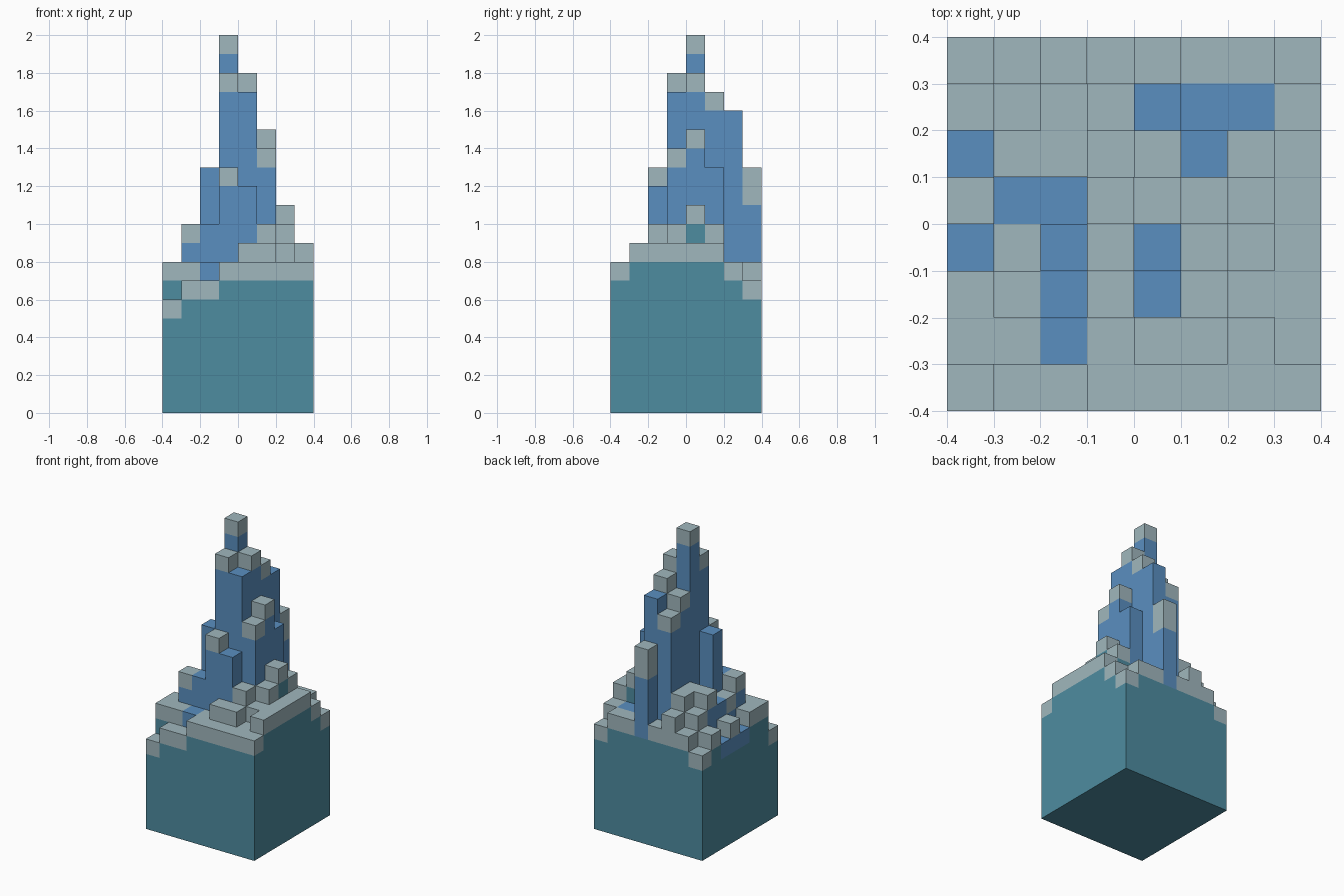
import bpy
import bmesh
from mathutils import Vector

cube = bpy.data.objects.get("Cube")
if cube:
    bpy.data.objects.remove(cube, do_unlink=True)

STEP = 0.1
N = 8

# Column heights in steps; rows run front to back, entries from -x to +x
HEIGHTS = [
    [6, 7, 7, 8, 8, 8, 8, 8],
    [8, 8, 8, 8, 9, 9, 8, 9],
    [8, 10, 10, 13, 12, 10, 9, 9],
    [7, 9, 13, 18, 17, 14, 10, 9],
    [8, 9, 9, 20, 18, 15, 11, 9],
    [7, 10, 10, 16, 17, 13, 10, 9],
    [8, 9, 10, 15, 16, 8, 8, 8],
    [7, 8, 9, 8, 13, 8, 8, 7],
]

# Columns (x, y) without a pale cap, and columns with a double cap
BARE = {(2, 1), (2, 2), (4, 2), (0, 3), (2, 3), (4, 3), (1, 4), (2, 4),
        (0, 5), (5, 5), (4, 6), (5, 6), (6, 6)}
THICK = {(4, 7), (2, 7)}
TEAL, BLUE, PALE = 0, 1, 2


def make_material(name, rgb):
    mat = bpy.data.materials.new(name)
    mat.use_nodes = True
    mat.diffuse_color = (*rgb, 1)
    bsdf = mat.node_tree.nodes["Principled BSDF"]
    bsdf.inputs["Base Color"].default_value = (*rgb, 1)
    bsdf.inputs["Roughness"].default_value = 0.9
    return mat


def height(i, j):
    return HEIGHTS[j][i] if 0 <= i < N and 0 <= j < N else 0


def colour(i, j, k):
    """Pale caps on top, blue rock below, teal at the foot and the +x edge."""
    top = height(i, j)
    if (i, j) in BARE:
        if k == top - 1:
            return BLUE
    elif k >= top - (2 if (i, j) in THICK else 1):
        return PALE
    floor = 6 if i == 0 and 3 <= j <= 5 else 7
    return TEAL if k < floor or i >= 6 else BLUE


def point(i, j, k):
    return Vector(((i - N / 2) * STEP, (j - N / 2) * STEP, k * STEP))


bm = bmesh.new()


def quad(corners, mat):
    face = bm.faces.new([bm.verts.new(point(*c)) for c in corners])
    face.material_index = mat


# Exposed skin of the stepped mountain
for j in range(N):
    for i in range(N):
        h = height(i, j)
        a, b, c, d = (i, j), (i + 1, j), (i + 1, j + 1), (i, j + 1)
        quad([(*p, h) for p in (a, b, c, d)], colour(i, j, h - 1))
        quad([(*p, 0) for p in (d, c, b, a)], TEAL)
        sides = [(a, b, 0, -1), (b, c, 1, 0), (c, d, 0, 1), (d, a, -1, 0)]
        for p, q, di, dj in sides:
            for k in range(height(i + di, j + dj), h):
                quad([(*p, k), (*q, k), (*q, k + 1), (*p, k + 1)],
                     colour(i, j, k))

# Weld the steps and merge coplanar faces of the same colour
bmesh.ops.remove_doubles(bm, verts=bm.verts, dist=0.001)
bmesh.ops.dissolve_limit(bm, angle_limit=0.02, verts=bm.verts,
                         edges=bm.edges, delimit={'MATERIAL'})

mesh = bpy.data.meshes.new("stepped_mountain")
bm.to_mesh(mesh)
bm.free()
for name, rgb in (("teal_base", (0.076, 0.262, 0.351)),
                  ("blue_rock", (0.102, 0.275, 0.527)),
                  ("pale_cap", (0.351, 0.474, 0.509))):
    mesh.materials.append(make_material(name, rgb))
mountain = bpy.data.objects.new("stepped_mountain", mesh)
bpy.context.scene.collection.objects.link(mountain)
